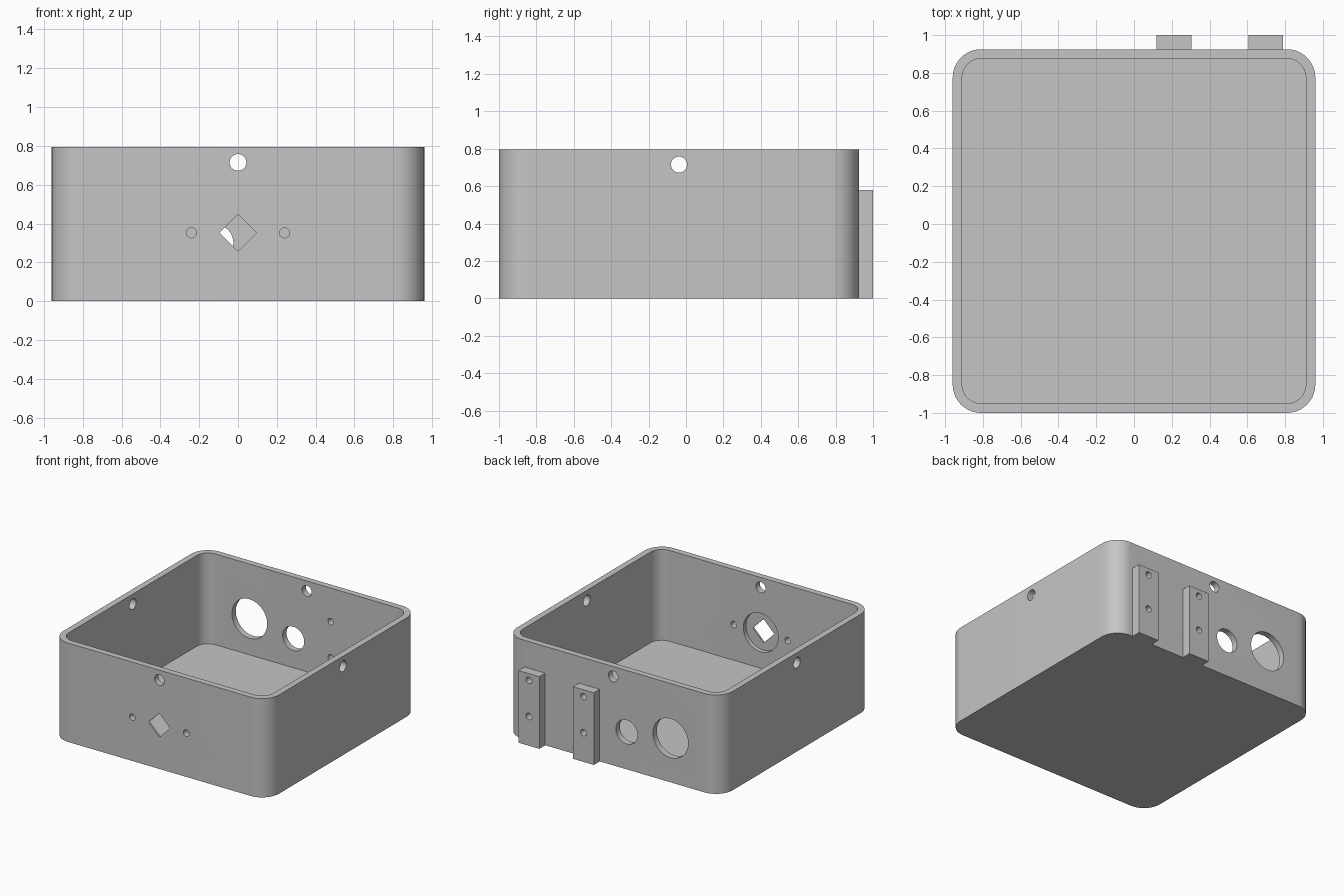
import bpy, bmesh, math
from mathutils import Matrix, Vector

cube = bpy.data.objects.get("Cube")
if cube:
    bpy.data.objects.remove(cube, do_unlink=True)

# Main dimensions
HALF_X, Y_FRONT, Y_BACK, HEIGHT = 0.96, -1.0, 0.925, 0.795
WALL, FLOOR, CORNER, PAD_TOP = 0.05, 0.065, 0.15, 0.58
Y_MID = (Y_FRONT + Y_BACK) / 2
HALF_Y = (Y_BACK - Y_FRONT) / 2

grey = bpy.data.materials.new("plain grey")
grey.use_nodes = True
colour = (0.56, 0.56, 0.56, 1)
grey.diffuse_color = colour
grey.node_tree.nodes["Principled BSDF"].inputs["Base Color"].default_value = colour


def finish(name, bm):
    bmesh.ops.recalc_face_normals(bm, faces=bm.faces)
    mesh = bpy.data.meshes.new(name)
    bm.to_mesh(mesh)
    bm.free()
    mesh.materials.append(grey)
    obj = bpy.data.objects.new(name, mesh)
    bpy.context.collection.objects.link(obj)
    return obj


def rounded_prism(name, half_x, half_y, radius, z0, z1, steps=12):
    """Upright prism with rounded vertical corners."""
    bm = bmesh.new()
    ring = []
    for quarter, (sx, sy) in enumerate([(1, 1), (-1, 1), (-1, -1), (1, -1)]):
        for i in range(steps + 1):
            a = (quarter + i / steps) * math.pi / 2
            ring.append(bm.verts.new((sx * (half_x - radius) + radius * math.cos(a),
                                      Y_MID + sy * (half_y - radius) + radius * math.sin(a), z0)))
    base = bm.faces.new(ring)
    top = bmesh.ops.extrude_face_region(bm, geom=[base])["geom"]
    verts = [v for v in top if isinstance(v, bmesh.types.BMVert)]
    bmesh.ops.translate(bm, verts=verts, vec=(0, 0, z1 - z0))
    return finish(name, bm)


def block(name, x0, x1, y0, y1, z0, z1):
    bm = bmesh.new()
    centre = Vector((x0 + x1, y0 + y1, z0 + z1)) / 2
    size = Matrix.Diagonal((x1 - x0, y1 - y0, z1 - z0, 1))
    bmesh.ops.create_cube(bm, size=1, matrix=Matrix.Translation(centre) @ size)
    return finish(name, bm)


def drill(targets, axis, start, end, radius, sides=32):
    """Cut a hole along x or y; four sides give a diamond."""
    bm = bmesh.new()
    start, end = Vector(start), Vector(end)
    turn = Matrix.Rotation(math.pi / 2, 4, "Y" if axis == "x" else "X")
    bmesh.ops.create_cone(bm, cap_ends=True, segments=sides, radius1=radius, radius2=radius,
                          depth=(end - start).length,
                          matrix=Matrix.Translation((start + end) / 2) @ turn)
    cut(targets, finish("hole_cutter", bm))


def cut(targets, cutter):
    cutter.hide_render = True
    for obj in targets:
        mod = obj.modifiers.new("cut", "BOOLEAN")
        mod.operation, mod.solver, mod.object = "DIFFERENCE", "EXACT", cutter
        bpy.context.view_layer.objects.active = obj
        bpy.ops.object.modifier_apply(modifier=mod.name)
    bpy.data.objects.remove(cutter, do_unlink=True)


# Open box with rounded corners
box = rounded_prism("box_shell", HALF_X, HALF_Y, CORNER, 0, HEIGHT)
cut([box], rounded_prism("cavity", HALF_X - WALL, HALF_Y - WALL, CORNER - WALL,
                         FLOOR, HEIGHT + 0.2))

# Mounting pads on the back
pads = [block("inner_mounting_pad", 0.12, 0.305, Y_BACK, 1.0, 0, PAD_TOP),
        block("outer_mounting_pad", 0.605, 0.79, Y_BACK, 1.0, 0, PAD_TOP)]

# Lid screw holes near the rim, straight through opposite walls
drill([box], "x", (-1.2, Y_MID, 0.715), (1.2, Y_MID, 0.715), 0.043)
drill([box], "y", (0, -1.2, 0.715), (0, 1.2, 0.715), 0.043)

# Front: diamond opening, its round recess inside, and two screw holes
drill([box], "y", (0, -1.1, 0.352), (0, -0.8, 0.352), 0.096, sides=4)
drill([box], "y", (0, Y_FRONT + 0.015, 0.352), (0, -0.8, 0.352), 0.155, sides=48)
for x in (-0.24, 0.24):
    drill([box], "y", (x, -1.1, 0.352), (x, -0.8, 0.352), 0.026)

# Back: two cable openings
for x, z, r in ((-0.51, 0.355, 0.157), (-0.12, 0.3, 0.096)):
    drill([box], "y", (x, 0.7, z), (x, 1.1, z), r, sides=48)

# Screw holes through the pads and back wall
for pad, x in zip(pads, (0.2125, 0.6975)):
    for z in (0.235, 0.525):
        drill([box, pad], "y", (x, 0.7, z), (x, 1.1, z), 0.026)

# Smooth curved surfaces, keep edges crisp
bpy.ops.object.select_all(action="DESELECT")
for obj in [box] + pads:
    obj.select_set(True)
bpy.context.view_layer.objects.active = box
bpy.ops.object.shade_smooth_by_angle(angle=math.radians(30))
